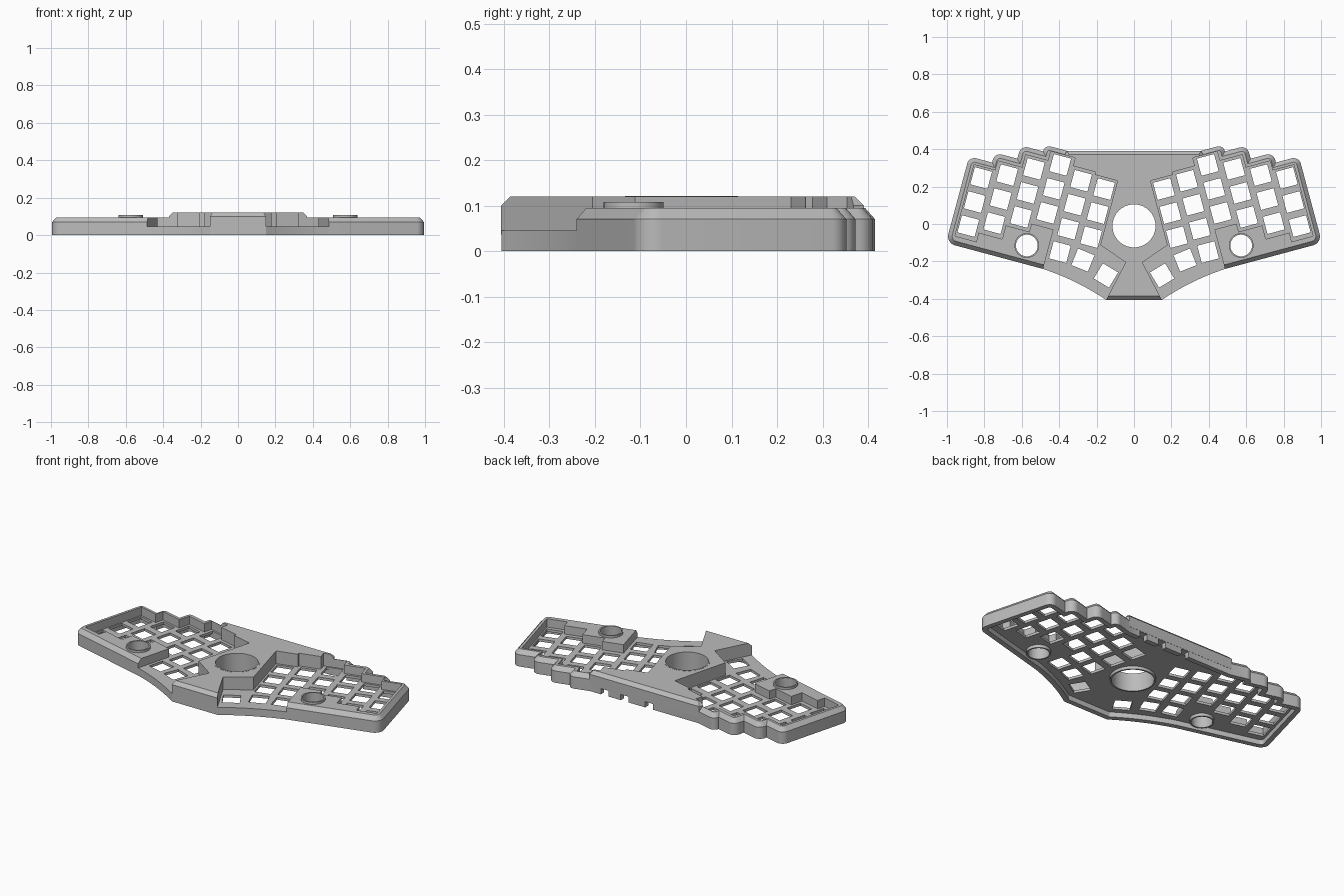
import bpy, bmesh
from math import sin, cos, radians, pi, tan, acos
from mathutils import Vector

if "Cube" in bpy.data.objects:
    bpy.data.objects.remove(bpy.data.objects["Cube"], do_unlink=True)

grey = bpy.data.materials.new("case grey")
grey.use_nodes = True
grey.diffuse_color = (0.5, 0.5, 0.5, 1)
grey.node_tree.nodes["Principled BSDF"].inputs["Base Color"].default_value = (0.5, 0.5, 0.5, 1)

TILT = radians(15)
PLATE, CAVITY, RIM, TOP = 0.045, 0.03, 0.095, 0.12
KEY, PITCH = 0.095, 0.133


def tilted(u, v, a=TILT):
    """Key-grid coordinates to model coordinates."""
    return Vector((u * cos(a) - v * sin(a), u * sin(a) + v * cos(a)))


def flip(pts):
    return [Vector((-p.x, p.y)) for p in reversed(pts)]


def circle(x, y, r, n=64):
    return [Vector((x + r * cos(2 * pi * i / n), y + r * sin(2 * pi * i / n))) for i in range(n)]


def rounded(prev, corner, nxt, r, n=8):
    """Points of an arc that replaces a corner."""
    a, b = (prev - corner).normalized(), (nxt - corner).normalized()
    half = acos(max(-1, min(1, a.dot(b)))) / 2
    t = r / tan(half)
    centre = corner + (a + b).normalized() * (r / sin(half))
    start, end = corner + a * t - centre, corner + b * t - centre
    sweep = start.angle_signed(end)
    return [centre + tilted(start.x, start.y, -sweep * i / n) for i in range(n + 1)]


def inset(pts, d):
    """Offset a closed polygon inwards with mitred corners."""
    n = len(pts)
    area = sum(pts[i - 1].x * pts[i].y - pts[i].x * pts[i - 1].y for i in range(n))
    s = 1 if area > 0 else -1
    out = []
    for i, p in enumerate(pts):
        e1, e2 = (p - pts[i - 1]).normalized(), (pts[(i + 1) % n] - p).normalized()
        n1, n2 = Vector((-e1.y, e1.x)) * s, Vector((-e2.y, e2.x)) * s
        out.append(p + (n1 + n2) * (d / (1 + n1.dot(n2))))
    return out


def solid(name, stacks):
    """Closed solids, each a list of (polygon, height) sections."""
    bm = bmesh.new()
    for sections in stacks:
        rings = [[bm.verts.new((p.x, p.y, z)) for p in pts] for pts, z in sections]
        n = len(rings[0])
        bm.faces.new(rings[0])
        bm.faces.new(rings[-1])
        for low, high in zip(rings, rings[1:]):
            for i in range(n):
                bm.faces.new((low[i - 1], low[i], high[i], high[i - 1]))
    bmesh.ops.recalc_face_normals(bm, faces=bm.faces)
    mesh = bpy.data.meshes.new(name)
    bm.to_mesh(mesh)
    bm.free()
    mesh.materials.append(grey)
    ob = bpy.data.objects.new(name, mesh)
    bpy.context.collection.objects.link(ob)
    return ob


def cut(ob, stacks):
    tool = solid("cutter", stacks)
    tool.hide_render = True
    mod = ob.modifiers.new("cut", 'BOOLEAN')
    mod.operation, mod.solver, mod.object = 'DIFFERENCE', 'EXACT', tool
    bpy.context.view_layer.objects.active = ob
    bpy.ops.object.modifier_apply(modifier=mod.name)
    bpy.data.objects.remove(tool, do_unlink=True)


def prism(pts, z0, z1):
    return [(pts, z0), (pts, z1)]


def box(x, y, w, d, a=0.0):
    return [Vector((x, y)) + tilted(i * w / 2, j * d / 2, a)
            for i, j in ((-1, -1), (1, -1), (1, 1), (-1, 1))]


# Outer outline: stepped finger bumps at the back, rounded ends, curved thumb edge
bumps = [(0.57, 0.285), (0.693, 0.249), (0.818, 0.176), (0.945, 0.121)]
half = [Vector((0, 0.39)), tilted(0.443, 0.285)]
for i, (u, v) in enumerate(bumps):
    v_next = bumps[i + 1][1] if i < 3 else -0.358
    corner, below = tilted(u, v), tilted(u, v_next)
    half += rounded(half[-1], corner, below, min(0.04, (v - v_next) * 0.92))
    if i < 3:
        half.append(below)
front_end = tilted(0.408, -0.358)
half += rounded(half[-1], tilted(0.945, -0.358), front_end, 0.05)
prow = Vector((0.15, -0.405))
bend = Vector((0.31, -0.298))
for i in range(11):
    t = i / 10
    half.append(front_end * (1 - t) ** 2 + bend * 2 * t * (1 - t) + prow * t * t)
outline = half + flip(half[1:])

# Recess around the keys, open at the thumb edge
pocket = [tilted(u, v) for u, v in (
    (.145, .2), (.27, .2), (.27, .215), (.395, .215), (.395, .26), (.53, .26),
    (.53, .208), (.655, .208), (.655, .137), (.79, .137), (.79, .085), (.908, .085),
    (.908, -.31), (.79, -.31), (.79, -.26), (.66, -.26), (.66, -.185), (.53, -.185),
    (.53, -.14), (.408, -.14), (.408, -.5))]
pocket += [Vector((0.2, -0.505)), Vector((0.045, -0.205)), tilted(0.145, -0.155)]
pockets = [pocket, flip(pocket)]

# Key openings: six staggered columns and three thumb keys on each side
keys = []
for i, top in enumerate((0.139, 0.15, 0.203, 0.146, 0.077, 0.026)):
    for row in range(3):
        p = tilted(0.203 + 0.13 * i, top - PITCH * row)
        keys.append(box(p.x, p.y, KEY, KEY, TILT))
for x, y, a in ((0.396, -0.15, 15), (0.273, -0.193, 22), (0.15, -0.275, 31)):
    keys.append(box(x, y, KEY, KEY, radians(a)))
keys += [flip(k) for k in keys]

KNOB = (0.573, -0.115)
HUB_Y = -0.01
hub_hole = prism(circle(0, HUB_Y, 0.12), -0.1, 0.3)
knob_holes = [prism(circle(s * KNOB[0], KNOB[1], 0.061), -0.1, 0.3) for s in (-1, 1)]

# Case tray with chamfered rim
case = solid("case_tray", [[(outline, 0), (outline, 0.07), (inset(outline, 0.022), RIM)]])
cut(case, [prism(p, PLATE, 0.3) for p in pockets])
cut(case, [prism(inset(outline, 0.03), -0.1, CAVITY)])
cut(case, [prism(k, -0.1, 0.06) for k in keys])
cut(case, [hub_hole] + knob_holes)
# Port notches in the back wall
cut(case, [prism(box(x, 0.385, 0.05, 0.08), -0.1, 0.034) for x in (0.26, 0.13, -0.03)])

# Raised centre bridge with flared prow
edge = [Vector(p) for p in ((0, .391), (.36, .391), (.385, .33), (.27, 0), (.24, -.406), (0, -.406))]
block = edge + flip(edge[1:-1])
bridge = solid("centre_bridge", [[(block, 0.036), (block, 0.1), (inset(block, 0.02), TOP)]])
cut(bridge, [prism(p, 0, 0.3) for p in pockets])
cut(bridge, [hub_hole])


def collar(name, x, y, r_out, r_in, z0, z1):
    ring = solid(name, [prism(circle(x, y, r_out), z0, z1)])
    cut(ring, [prism(circle(x, y, r_in), -0.1, 0.3)])
    return ring


# Collars lining the round openings
parts = [case, bridge, collar("hub_collar", 0, HUB_Y, 0.124, 0.115, 0.012, TOP + 0.0008)]
for s, side in ((1, "left"), (-1, "right")):
    parts.append(collar(side + "_knob_collar", s * KNOB[0], KNOB[1], 0.066, 0.058, 0.012, 0.108))

bpy.ops.object.select_all(action='DESELECT')
for ob in parts:
    ob.select_set(True)
bpy.context.view_layer.objects.active = case
bpy.ops.object.shade_smooth_by_angle(angle=radians(28))
